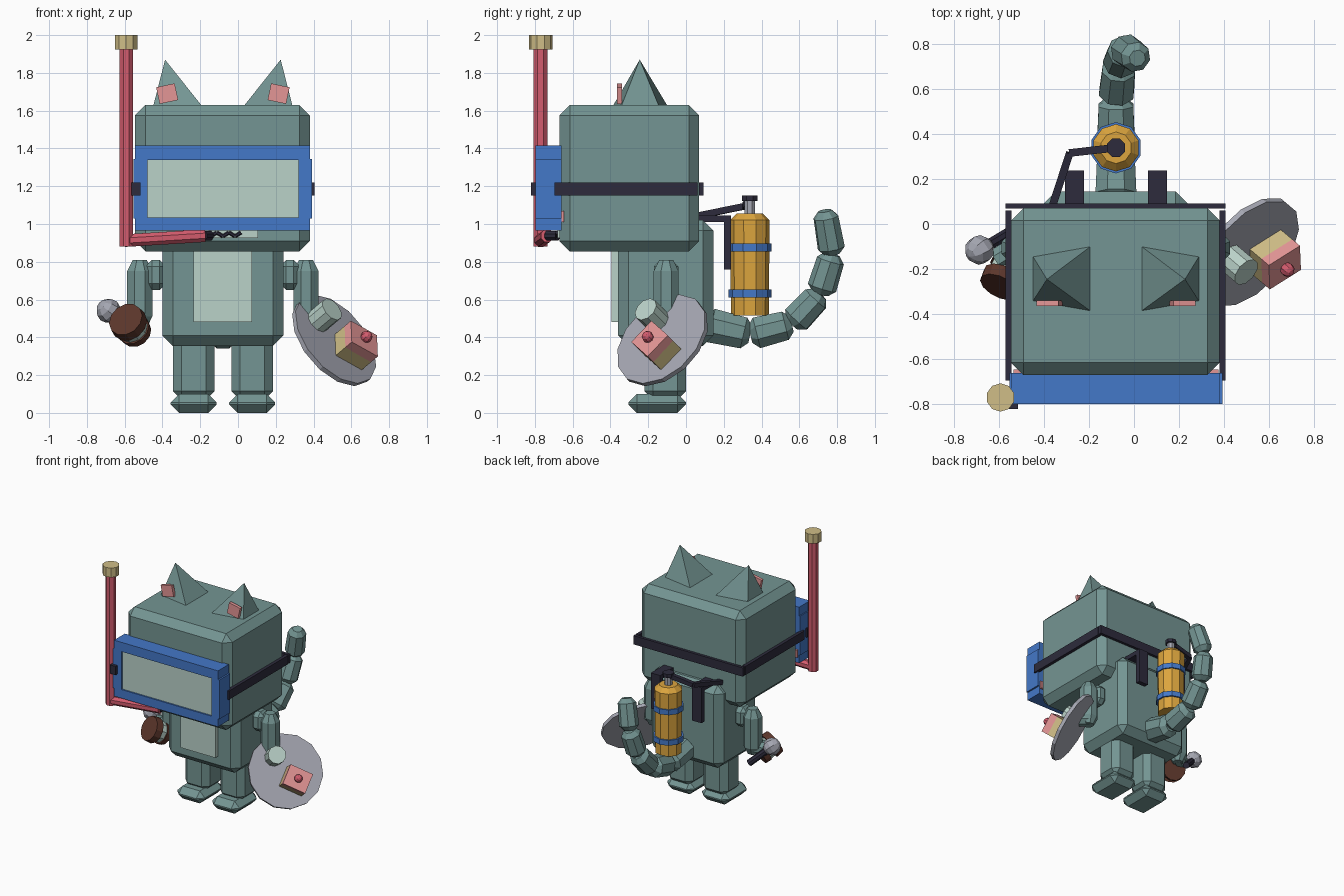
import bpy, bmesh, math
from mathutils import Vector, Matrix

if "Cube" in bpy.data.objects:
    bpy.data.objects.remove(bpy.data.objects["Cube"])

CX = -0.08  # symmetry plane of the cat


def lin(c):
    c /= 255
    return c / 12.92 if c <= 0.04045 else ((c + 0.055) / 1.055) ** 2.4


def mat(name, *rgb):
    m = bpy.data.materials.new(name)
    m.diffuse_color = (*[lin(c) for c in rgb], 1)
    m.use_nodes = True
    m.node_tree.nodes["Principled BSDF"].inputs["Base Color"].default_value = m.diffuse_color
    return m


FUR = mat("teal_fur", 116, 149, 147)
LIGHT = mat("pale_mint", 186, 210, 201)
BLUE = mat("blue", 68, 120, 200)
RED = mat("coral_red", 212, 92, 110)
TAN = mat("tan", 208, 190, 135)
GOLD = mat("gold", 220, 165, 62)
DARK = mat("dark_navy", 45, 43, 60)
GREY = mat("grey", 165, 167, 178)
PINK = mat("pink", 228, 150, 150)
BROWN = mat("brown", 92, 54, 43)


def finish(name, bm, m):
    bmesh.ops.recalc_face_normals(bm, faces=bm.faces[:])
    me = bpy.data.meshes.new(name)
    bm.to_mesh(me)
    bm.free()
    me.materials.append(m)
    ob = bpy.data.objects.new(name, me)
    bpy.context.collection.objects.link(ob)
    return ob


def block(name, m, size, frame, bevel=0):
    """Box of a given size placed by a matrix, with optional chamfers."""
    bm = bmesh.new()
    bmesh.ops.create_cube(bm, size=1)
    bmesh.ops.scale(bm, vec=size, verts=bm.verts[:])
    if bevel:
        bmesh.ops.bevel(bm, geom=bm.edges[:], offset=bevel, segments=1, affect='EDGES')
    bm.transform(frame)
    return finish(name, bm, m)


def box(name, m, x, y, z, bevel=0):
    """Box from its x, y and z ranges."""
    mid = [(a[0] + a[1]) / 2 for a in (x, y, z)]
    return block(name, m, [a[1] - a[0] for a in (x, y, z)], Matrix.Translation(mid), bevel)


def lathe(name, m, p, axis, profile, sides=8):
    """Capped solid of revolution; profile is (distance along axis, radius)."""
    bm = bmesh.new()
    rot = Vector(axis).to_track_quat('Z', 'Y').to_matrix().to_4x4()
    turn = math.pi / sides
    rings = [[bm.verts.new((r * math.cos(2 * math.pi * i / sides + turn),
                            r * math.sin(2 * math.pi * i / sides + turn), t))
              for i in range(sides)] for t, r in profile]
    for a, b in zip(rings, rings[1:]):
        for i in range(sides):
            j = (i + 1) % sides
            bm.faces.new((a[i], a[j], b[j], b[i]))
    bm.faces.new(rings[0])
    bm.faces.new(rings[-1])
    bm.transform(Matrix.Translation(p) @ rot)
    return finish(name, bm, m)


def rod(name, m, p, q, r, r2=None, taper=0.0, sides=8):
    """Straight rod from p to q, optionally with tapered ends."""
    p, q = Vector(p), Vector(q)
    L, r2 = (q - p).length, r if r2 is None else r2
    prof = [(0, r), (L, r2)]
    if taper:
        prof = [(0, r * .55), (taper, r), (L - taper, r2), (L, r2 * .55)]
    return lathe(name, m, p, q - p, prof, sides)


def ball(name, m, p, r, axis=(0, 0, 1)):
    prof = [(-r * math.cos(a), max(r * math.sin(a), .002))
            for a in [math.pi * k / 6 for k in range(7)]]
    return lathe(name, m, p, axis, prof)


# Head, body, belly
box("head", FUR, (-.545, .38), (-.67, .07), (.855, 1.63), .055)
box("body", FUR, (-.40, .24), (-.36, .145), (.355, 1.02), .055)
box("belly_patch", LIGHT, (-.235, .075), (-.395, -.34), (.48, .92))

# Muzzle and zigzag mouth
box("muzzle", LIGHT, (-.265, .105), (-.68, -.66), (.925, 1.06))
zig = [(CX + (k - 3) * .032, -.685, .955 - .02 * (k % 2)) for k in range(7)]
for a, b in zip(zig, zig[1:]):
    rod("mouth_line", DARK, a, b, .01, sides=6)

# Paired parts: ears, cheeks, legs, feet, arms
for s, side in ((-1, "left"), (1, "right")):
    bm = bmesh.new()
    base = [bm.verts.new((CX + s * x, y, z)) for x, y, z in
            ((.107, -.095, 1.62), (.38, -.125, 1.58), (.38, -.36, 1.58), (.107, -.39, 1.62))]
    tip = bm.verts.new((CX + s * .306, -.245, 1.87))
    bm.faces.new(base)
    for i in range(4):
        bm.faces.new((base[i], base[(i + 1) % 4], tip))
    finish(side + "_ear", bm, FUR)
    block(side + "_inner_ear", PINK, (.1, .025, .09),
          Matrix.Translation((CX + s * .295, -.352, 1.69)) @ Matrix.Rotation(s * math.radians(12), 4, 'Y'))
    xs = sorted((CX + s * .40, CX + s * .455))
    box(side + "_cheek", PINK, xs, (-.68, -.645), (1.01, 1.07))
    xc = CX + s * .155
    box(side + "_leg", FUR, (xc - .11, xc + .11), (-.22, 0), (.07, .42), .045)
    box(side + "_foot", FUR, (xc - .122, xc + .122), (-.305, 0), (0, .1), .045)
    xa = CX + s * .44
    xs = sorted((CX + s * .30, CX + s * .41))
    box(side + "_shoulder", FUR, xs, (-.17, -.04), (.65, .81), .035)
    rod(side + "_upper_arm", FUR, (xa, -.105, .81), (xa, -.105, .45), .072, taper=.06)
    rod(side + "_forearm", FUR, (xa, -.105, .5), (CX + s * .53, -.16, .49), .055)

# Tail of tapered segments
path = [(-.08, .10, .47), (-.08, .34, .415), (-.08, .56, .47), (-.065, .71, .63),
        (-.04, .775, .84), (.015, .735, 1.07)]
radii = [.098, .09, .083, .078, .074, .068]
for i in range(5):
    rod("tail_segment", FUR, path[i], path[i + 1], radii[i], radii[i + 1], taper=.035)

# Diving mask: four bars and a pane
my = (-.797, -.66)
box("mask_top", BLUE, (-.545, .38), my, (1.34, 1.415))
box("mask_bottom", BLUE, (-.545, .38), my, (.965, 1.035))
box("mask_left", BLUE, (-.553, -.48), my, (1.03, 1.345))
box("mask_right", BLUE, (.32, .393), my, (1.03, 1.345))
box("mask_glass", LIGHT, (-.49, .33), (-.785, -.75), (1.03, 1.345))

# Mask strap around the head
box("strap_left", DARK, (-.57, -.543), (-.695, .06), (1.15, 1.22))
box("strap_right", DARK, (.378, .405), (-.695, .06), (1.15, 1.22))
box("strap_back", DARK, (-.57, .405), (.068, .092), (1.15, 1.22))

# Snorkel
rod("snorkel_tube", RED, (-.592, -.77, .88), (-.592, -.77, 1.93), .039)
rod("snorkel_cap", TAN, (-.592, -.769, 1.925), (-.592, -.769, 2.0), .063, sides=10)
rod("snorkel_elbow", RED, (-.60, -.77, .912), (-.175, -.735, .938), .036)
rod("mouthpiece", DARK, (-.185, -.735, .938), (-.15, -.68, .938), .027)
box("snorkel_clip", DARK, (-.565, -.515), (-.82, -.73), (1.15, 1.22))

# Air tank with bands, valve, hose and harness
tc = (CX, .338, 0)
lathe("tank", GOLD, tc, (0, 0, 1), [(.515, .1), (1.02, .105), (1.055, .07)], 10)
for z in (.61, .855):
    lathe("tank_band", BLUE, tc, (0, 0, 1), [(z, .114), (z + .042, .114)], 10)
lathe("valve", GREY, tc, (0, 0, 1), [(1.05, .03), (1.13, .03)])
lathe("valve_knob", DARK, tc, (0, 0, 1), [(1.122, .044), (1.15, .044)])
hose = [(CX, .338, 1.13), (-.285, .315, 1.095), (-.365, .07, 1.045)]
for a, b in zip(hose, hose[1:]):
    rod("hose", DARK, a, b, .024, sides=4)
for x in (-.305, .063):
    box("harness_top", DARK, (x, x + .083), (.03, .238), (1.01, 1.045))
    box("harness_back", DARK, (x, x + .083), (.2, .238), (.76, 1.045))

# Tilted plate with the paw and a cake on it
n = Vector((.64, -.54, .54)).normalized()
plate = Vector((.51, -.125, .385))
lathe("plate", GREY, plate, n, [(-.015, .28), (.012, .28)], 14)
lathe("right_paw", LIGHT, Vector((.44, -.165, .50)), n, [(-.03, .068), (.09, .068)], 10)
e1 = Vector((.14, .09, -.08))
e1 = (e1 - n * e1.dot(n)).normalized()
e2 = n.cross(e1)
spot = plate + Vector((.0675, .009, -.069))


def on_plate(h):
    return Matrix.Translation(spot + n * h) @ Matrix((e1, e2, n)).transposed().to_4x4()


block("cake_sponge", TAN, (.18, .155, .08), on_plate(.05))
block("cake_icing", PINK, (.18, .155, .055), on_plate(.115))
ball("cherry", RED, spot + n * .16, .032, n)

# Left hand: brown barrel with pale band, and a microphone
ax = Vector((.38, .78, -.48)).normalized()
front = Vector((-.595, -.28, .495))
lathe("barrel_front", BROWN, front, ax, [(0, .095), (.055, .1)], 12)
lathe("left_paw", LIGHT, front, ax, [(.05, .082), (.11, .082)], 10)
lathe("barrel_back", BROWN, front, ax, [(.105, .09), (.15, .085)], 12)
ball("microphone_head", GREY, (-.685, -.115, .54), .066, (-.6, -.4, .5))
rod("microphone_handle", DARK, (-.67, -.108, .525), (-.54, -.03, .40), .026)
